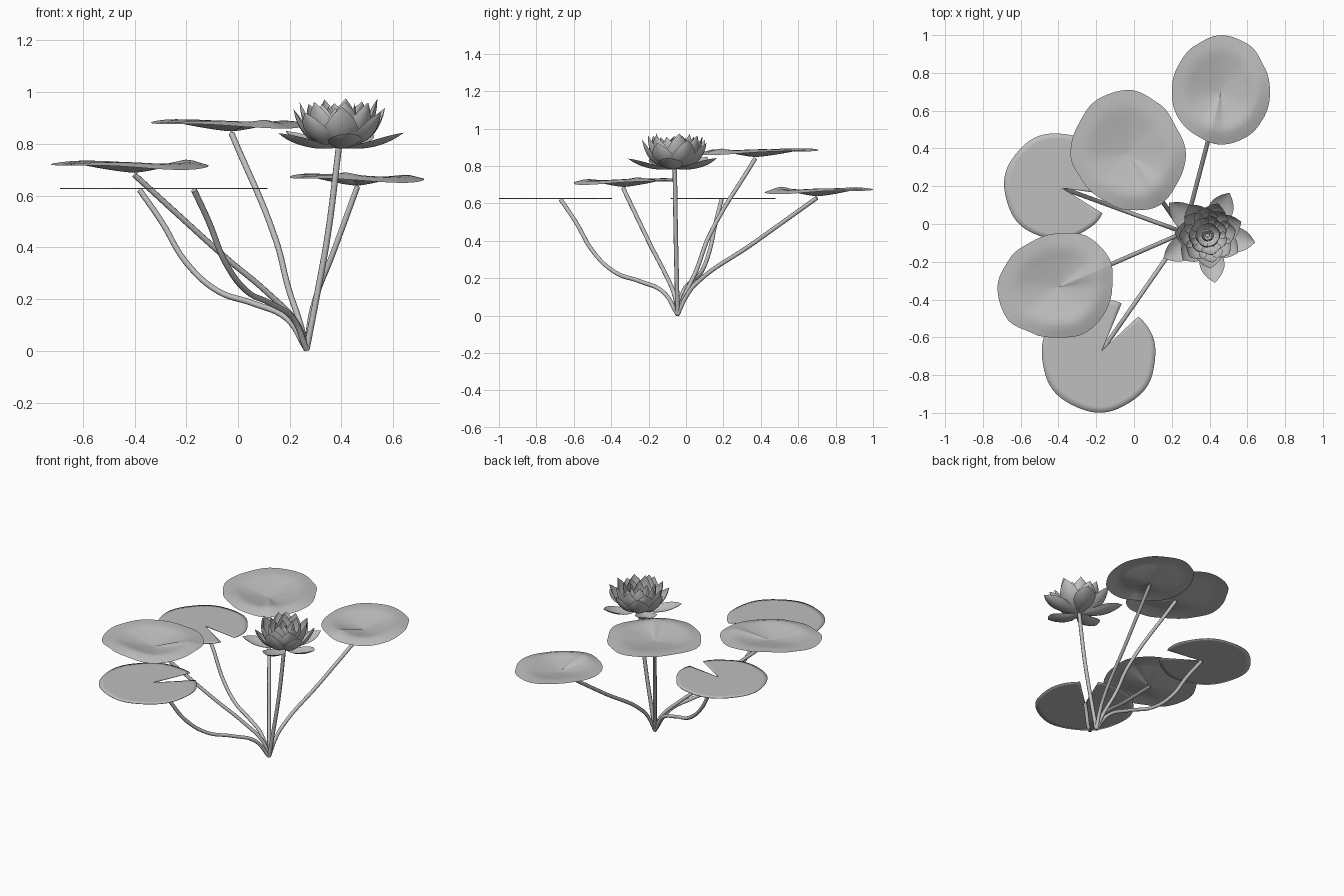
import bpy, math, random
from mathutils import Vector

random.seed(4)
if "Cube" in bpy.data.objects:
    bpy.data.objects.remove(bpy.data.objects["Cube"])

grey = bpy.data.materials.new("plant_grey")
grey.use_nodes = True
tone = (0.52, 0.52, 0.52, 1)
grey.diffuse_color = tone
grey.node_tree.nodes["Principled BSDF"].inputs["Base Color"].default_value = tone

ROOT = Vector((0.265, -0.045, 0.005))


def make_mesh(name, verts, faces):
    mesh = bpy.data.meshes.new(name)
    mesh.from_pydata(verts, [], faces)
    mesh.materials.append(grey)
    mesh.shade_smooth()
    obj = bpy.data.objects.new(name, mesh)
    bpy.context.collection.objects.link(obj)
    return obj


def grid_faces(rows, cols, start=0):
    return [(start + i * cols + j, start + (i + 1) * cols + j,
             start + (i + 1) * cols + j + 1, start + i * cols + j + 1)
            for i in range(rows - 1) for j in range(cols - 1)]


def stem(name, top, profile, radius=0.0115):
    """Round stem from the root; profile lists (share of the way out, height)."""
    curve = bpy.data.curves.new(name, "CURVE")
    curve.dimensions = "3D"
    curve.bevel_depth = radius
    curve.bevel_resolution = 2
    curve.use_fill_caps = True
    curve.resolution_u = 6
    top = Vector(top) - Vector((0, 0, 0.008))
    points = [ROOT]
    for share, z in profile:
        p = ROOT.lerp(top, share)
        points.append(Vector((p.x, p.y, z)))
    points.append(top)
    spline = curve.splines.new("BEZIER")
    spline.bezier_points.add(len(points) - 1)
    for bp, p in zip(spline.bezier_points, points):
        bp.co = p
        bp.handle_left_type = bp.handle_right_type = "AUTO"
    curve.materials.append(grey)
    obj = bpy.data.objects.new(name, curve)
    bpy.context.collection.objects.link(obj)


def leaf(name, apex, notch, gap, radius_at, height_at, rings=10, steps=64):
    """Round sheet with a slit from the stem to the rim."""
    verts = []
    for i in range(rings + 1):
        t = i / rings
        for j in range(steps + 1):
            a = notch + gap + (2 * math.pi - 2 * gap) * j / steps
            r = t * radius_at(a)
            verts.append((apex[0] + r * math.cos(a), apex[1] + r * math.sin(a),
                          apex[2] + height_at(t, a)))
    return make_mesh(name, verts, grid_faces(rings + 1, steps + 1))


# Floating leaves: flat, thin, with an open notch facing the root
float_profile = [(0.12, 0.125), (0.32, 0.183), (0.53, 0.23), (0.72, 0.34), (0.87, 0.5)]
for name, apex, size in (("back", (-0.38, 0.19, 0.629), 0.95),
                         ("front", (-0.17, -0.67, 0.629), 1.02)):
    notch = math.atan2(ROOT.y - apex[1], ROOT.x - apex[0])

    def radius_at(a, notch=notch, size=size):
        d = abs(math.remainder(a - notch, 2 * math.pi))
        lip = 0.004 * max(0, 1 - (d - 0.21) / 0.15)
        return size * (0.295 - 0.03 * math.cos(d) + 0.003 * math.sin(7 * a) - lip)

    sheet = leaf(name + "_floating_leaf", apex, notch, 0.21, radius_at, lambda t, a: 0)
    sheet.modifiers.new("thickness", "SOLIDIFY").thickness = 0.004
    stem(name + "_floating_leaf_stem", apex, float_profile)

# Raised leaves: saucers with a closed slit; rim radius every 30 degrees
raised = {
    "tall": ((-0.025, 0.37, 0.848), -0.95,
             (.30, .286, .31, .34, .335, .312, .312, .286, .28, .297, .315, .297),
             [(0.08, 0.1), (0.24, 0.24), (0.4, 0.42)]),
    "side": ((-0.40, -0.335, 0.688), 0.4,
             (.285, .31, .31, .285, .28, .30, .323, .32, .28, .265, .28, .28),
             [(0.05, 0.1), (0.22, 0.22), (0.47, 0.36), (0.77, 0.54)]),
    "back": ((0.46, 0.70, 0.638), -1.8,
             (.26, .265, .29, .30, .28, .265, .26, .265, .265, .28, .275, .265),
             [(0.06, 0.1), (0.13, 0.17), (0.53, 0.38)]),
}
for name, (apex, notch, radii, profile) in raised.items():
    def radius_at(a, radii=radii):
        u = (a / (math.pi / 6)) % 12
        k = int(u)
        f = u - k
        f = f * f * (3 - 2 * f)
        return radii[k % 12] * (1 - f) + radii[(k + 1) % 12] * f

    def height_at(t, a, notch=notch):
        d = math.remainder(a - notch, 2 * math.pi)
        cup = 0.042 * min(1, t / 0.75) ** 1.3
        edge = max(0, t - 0.72) / 0.28
        droop = 0.013 + 0.013 * math.cos(a + 0.9)
        fold = 0.012 * math.sin(math.pi * t) * math.exp(-(d / 0.2) ** 2)
        return cup - edge * droop + fold + 0.005 * t * math.sin(3 * a + 1)

    leaf(name + "_raised_leaf", apex, notch, 0.0, radius_at, height_at)
    stem(name + "_raised_leaf_stem", apex, profile)

# Flower
CENTRE = Vector((0.39, -0.06, 0))
stem("flower_stem", (CENTRE.x, CENTRE.y, 0.795), [(0.3, 0.2), (0.66, 0.45)], 0.012)


def petal_ring(name, count, turn, base, bend, tip, width, cup, jitter=0.0):
    """Ring of pointed, cupped petals following a (radius, height) curve."""
    rows, cols = 11, 7
    verts, faces = [], []
    for k in range(count):
        a = turn + 2 * math.pi * k / count + random.uniform(-jitter, jitter)
        size = 1 + random.uniform(-jitter, jitter) * 0.6
        out = Vector((math.cos(a), math.sin(a), 0))
        side = Vector((-out.y, out.x, 0))
        b, m, e = Vector(base), Vector(bend), Vector(tip)
        e.x *= size
        e.y += random.uniform(-jitter, jitter) * 0.15
        faces += grid_faces(rows, cols, len(verts))
        for i in range(rows):
            t = i / (rows - 1)
            p = b * (1 - t) ** 2 + m * 2 * t * (1 - t) + e * t * t
            d = (m - b) * (1 - t) + (e - m) * t
            inward = (out * -d.y + Vector((0, 0, d.x))).normalized()
            w = width * (0.12 * (1 - t) + math.sin(math.pi * t ** 1.3) ** 0.75 * 0.5)
            for j in range(cols):
                s = 2 * j / (cols - 1) - 1
                verts.append(CENTRE + out * p.x + Vector((0, 0, p.y))
                             + side * s * w + inward * cup * s * s * w)
    make_mesh(name, verts, faces)


petal_ring("outer_petals", 5, -0.12, (0.01, 0.785), (0.15, 0.765), (0.262, 0.845), 0.12, 0.35, 0.06)
petal_ring("spreading_petals", 7, 0.3, (0.01, 0.785), (0.15, 0.785), (0.185, 0.93), 0.12, 0.4, 0.1)
petal_ring("middle_petals", 8, 0.1, (0.01, 0.79), (0.145, 0.80), (0.15, 0.965), 0.115, 0.45, 0.08)
petal_ring("inner_petals", 7, 0.45, (0.01, 0.795), (0.12, 0.82), (0.1, 0.965), 0.095, 0.45, 0.08)
petal_ring("heart_petals", 6, 0.2, (0.01, 0.80), (0.085, 0.83), (0.06, 0.95), 0.07, 0.45, 0.08)
petal_ring("stamens", 16, 0, (0.01, 0.80), (0.05, 0.84), (0.02, 0.915), 0.014, 0.3, 0.1)
